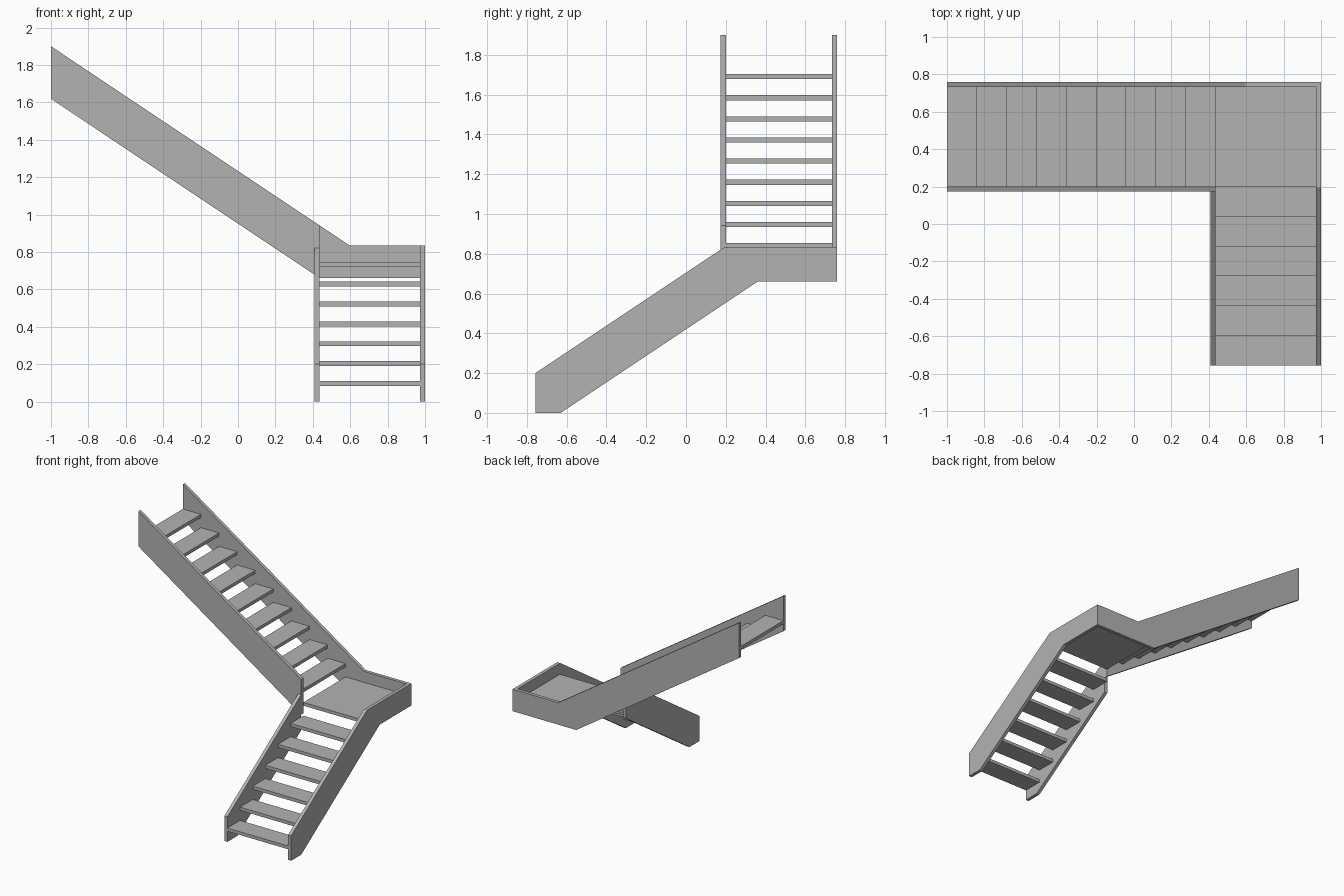
import bpy
import bmesh
from mathutils import Vector

cube = bpy.data.objects.get("Cube")
if cube:
    bpy.data.objects.remove(cube, do_unlink=True)

# Single grey finish
GREY = (0.45, 0.45, 0.45, 1.0)
grey = bpy.data.materials.new("plain grey")
grey.use_nodes = True
grey.diffuse_color = GREY
grey.node_tree.nodes["Principled BSDF"].inputs["Base Color"].default_value = GREY

# Overall layout
X_IN, X_OUT = 0.41, 1.0      # outer faces of the lower flight
Y_FRONT, Y_IN, Y_BACK = -0.757, 0.173, 0.76
BOARD = 0.027                # stringer thickness
THICK = 0.026                # tread thickness
RISE = 0.1062
SLOPE = 0.667
LOW, HIGH = 0.66, 0.835      # level part of the stringers at the landing
TOP = 1.9
LOWER_STEPS, UPPER_STEPS = 6, 9


def prism(name, outline, offset):
    """Extrude a planar outline along an offset vector."""
    bm = bmesh.new()
    face = bm.faces.new([bm.verts.new(p) for p in outline])
    result = bmesh.ops.extrude_face_region(bm, geom=[face])
    verts = [v for v in result["geom"] if isinstance(v, bmesh.types.BMVert)]
    bmesh.ops.translate(bm, verts=verts, vec=Vector(offset))
    bmesh.ops.recalc_face_normals(bm, faces=bm.faces)
    mesh = bpy.data.meshes.new(name)
    bm.to_mesh(mesh)
    bm.free()
    mesh.materials.append(grey)
    obj = bpy.data.objects.new(name, mesh)
    bpy.context.collection.objects.link(obj)
    return obj


def slab(name, x0, x1, y0, y1, top):
    z = top - THICK
    return prism(name, [(x0, y0, z), (x1, y0, z), (x1, y1, z), (x0, y1, z)], (0, 0, THICK))


def lower_stringer(name, x, profile):
    return prism(name, [(x, y, z) for y, z in profile], (BOARD, 0, 0))


def upper_stringer(name, y, profile):
    return prism(name, [(x, y, z) for x, z in profile], (0, BOARD, 0))


# Lower flight stringers
foot_y, foot_top = -0.63, 0.2
knee_y = foot_y + LOW / SLOPE
bend_y = Y_FRONT + (HIGH - foot_top) / SLOPE
foot = [(Y_FRONT, foot_top), (Y_FRONT, 0), (foot_y, 0)]
lower_stringer("lower_outer_stringer", X_OUT - BOARD,
               foot + [(knee_y, LOW), (Y_BACK, LOW), (Y_BACK, HIGH), (bend_y, HIGH)])
lower_stringer("lower_inner_stringer", X_IN,
               foot + [(Y_IN, (Y_IN - foot_y) * SLOPE),
                       (Y_IN, foot_top + (Y_IN - Y_FRONT) * SLOPE)])

# Upper flight stringers
end_x = X_IN + BOARD
bend_x = -1 + (TOP - HIGH) / SLOPE
head = [(-1, TOP), (-1, LOW + (end_x + 1) * SLOPE), (end_x, LOW)]
upper_stringer("upper_back_stringer", Y_BACK - BOARD,
               head + [(X_OUT - BOARD, LOW), (X_OUT - BOARD, HIGH), (bend_x, HIGH)])
upper_stringer("upper_front_stringer", Y_IN,
               head + [(end_x, TOP - (end_x + 1) * SLOPE)])

# Lower treads
inner_y = Y_IN + BOARD
run = (inner_y - Y_FRONT) / LOWER_STEPS
for i in range(LOWER_STEPS):
    y = Y_FRONT + i * run
    slab(f"lower_tread_{i + 1}", end_x, X_OUT - BOARD, y, y + run, RISE * (i + 1) + 0.004)

# Landing
landing_top = RISE * (LOWER_STEPS + 1) + 0.004
slab("landing", end_x, X_OUT - BOARD, inner_y, Y_BACK - BOARD, landing_top)

# Upper treads
run = (end_x + 1) / UPPER_STEPS
for i in range(UPPER_STEPS):
    x = end_x - i * run
    slab(f"upper_tread_{i + 1}", x - run, x, inner_y, Y_BACK - BOARD,
         landing_top + RISE * (i + 1))
